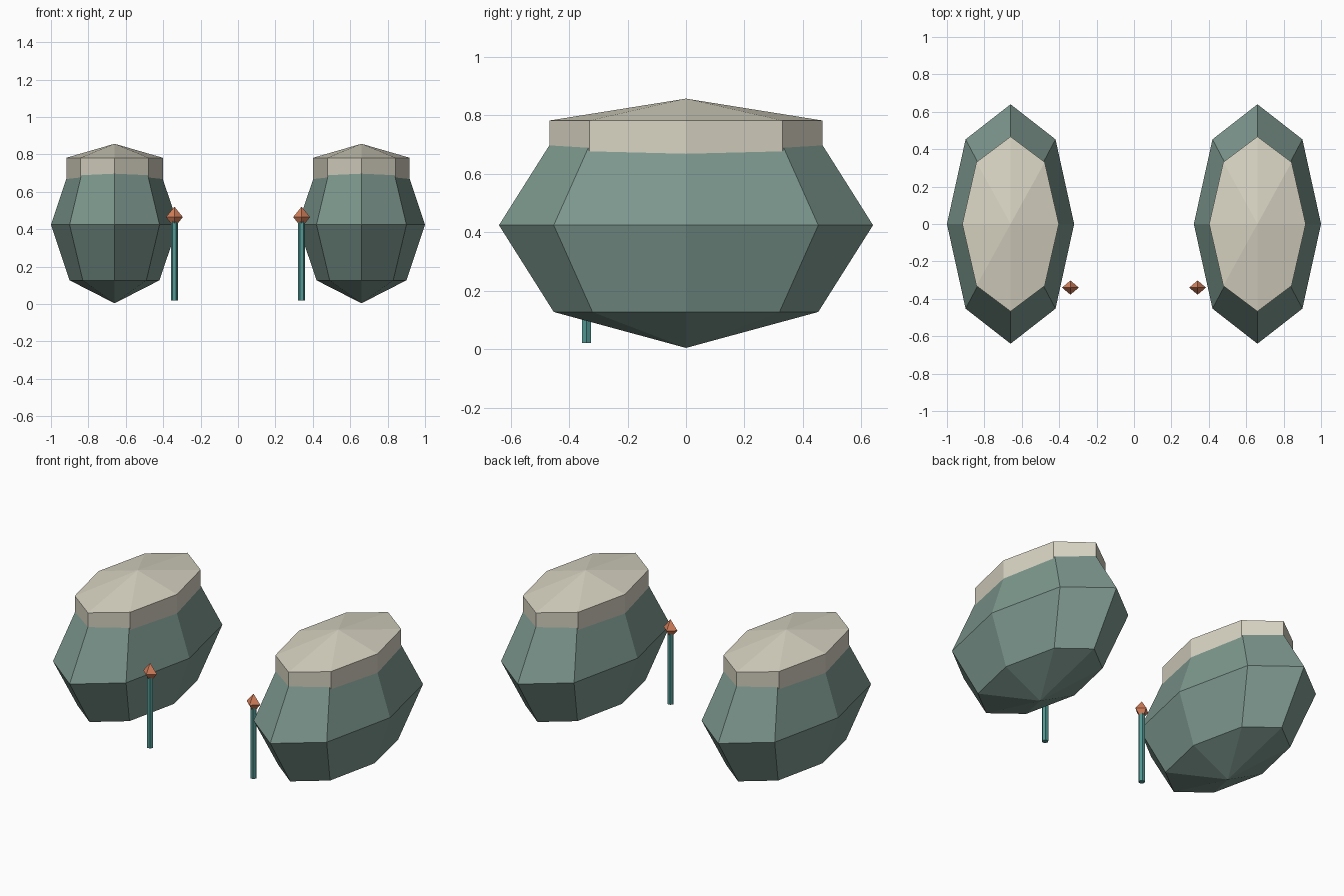
import bpy
import bmesh
from math import pi
from mathutils import Matrix, Vector

cube = bpy.data.objects.get("Cube")
if cube:
    bpy.data.objects.remove(cube, do_unlink=True)


def linear(v):
    v /= 255
    return v / 12.92 if v < 0.04 else ((v + 0.055) / 1.055) ** 2.4


def material(name, r, g, b):
    m = bpy.data.materials.new(name)
    m.use_nodes = True
    colour = (linear(r), linear(g), linear(b), 1)
    m.diffuse_color = colour
    m.node_tree.nodes["Principled BSDF"].inputs["Base Color"].default_value = colour
    return m


moss = material("grey_green", 125, 152, 142)
cream = material("cream", 215, 211, 194)
teal = material("teal", 82, 152, 147)
copper = material("copper", 212, 128, 92)


def finish(name, bm, mat, location, scale=(1, 1, 1)):
    bmesh.ops.scale(bm, verts=bm.verts, vec=Vector(scale))
    bmesh.ops.recalc_face_normals(bm, faces=bm.faces)
    mesh = bpy.data.meshes.new(name)
    bm.to_mesh(mesh)
    bm.free()
    mesh.materials.append(mat)
    obj = bpy.data.objects.new(name, mesh)
    obj.location = location
    bpy.context.collection.objects.link(obj)


def ball(name, mat, segments, rings, location, radii):
    bm = bmesh.new()
    bmesh.ops.create_uvsphere(bm, u_segments=segments, v_segments=rings, radius=1)
    finish(name, bm, mat, location, radii)


def post(name, mat, location, radius, height):
    bm = bmesh.new()
    bmesh.ops.create_cone(bm, cap_ends=True, segments=6, radius1=radius,
                          radius2=radius, depth=height,
                          matrix=Matrix.Rotation(pi / 6, 4, "Z"))
    finish(name, bm, mat, location)


for side, s in (("left", 1), ("right", -1)):
    # Faceted pod with a flattened cap sunk into its top
    ball(side + "_pod", moss, 8, 4, (s * 0.66, 0, 0.424), (0.34, 0.64, 0.42))
    ball(side + "_cap", cream, 8, 3, (s * 0.66, 0, 0.707), (0.298, 0.54, 0.15))
    # Slim post with a pointed tip on the inner front side
    post(side + "_post", teal, (s * 0.34, -0.34, 0.235), 0.018, 0.43)
    ball(side + "_post_tip", copper, 4, 2, (s * 0.34, -0.34, 0.465),
         (0.045, 0.038, 0.056))
